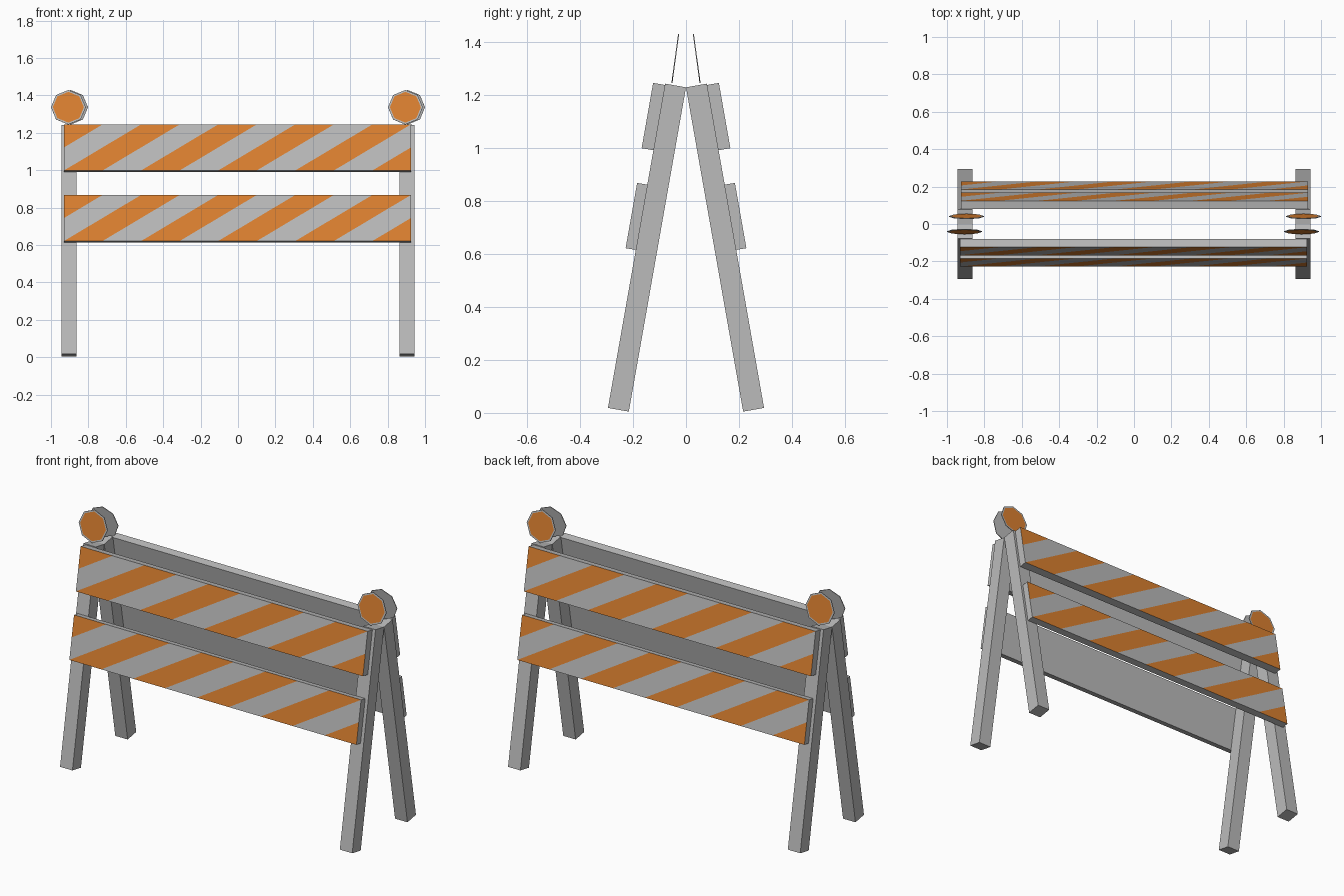
import bpy, bmesh
from math import radians, pi
from mathutils import Matrix, Vector

if "Cube" in bpy.data.objects:
    bpy.data.objects.remove(bpy.data.objects["Cube"])

TILT = Matrix.Rotation(radians(-10), 4, 'X')
HINGE = Matrix.Translation((0, 0, 1.228))

orange = bpy.data.materials.new("orange")
orange.diffuse_color = (0.72, 0.22, 0.03, 1)
orange.use_nodes = True
orange.node_tree.nodes["Principled BSDF"].inputs["Base Color"].default_value = orange.diffuse_color
grey = bpy.data.materials.new("grey")
grey.diffuse_color = (0.5, 0.5, 0.5, 1)
grey.use_nodes = True
grey.node_tree.nodes["Principled BSDF"].inputs["Base Color"].default_value = grey.diffuse_color


def finish(name, bm, matrix):
    bmesh.ops.transform(bm, matrix=matrix, verts=bm.verts)
    mesh = bpy.data.meshes.new(name)
    bm.to_mesh(mesh)
    bm.free()
    mesh.materials.append(grey)
    mesh.materials.append(orange)
    bpy.context.collection.objects.link(bpy.data.objects.new(name, mesh))


def box(x, y, z):
    """Box from (min, max) pairs."""
    bm = bmesh.new()
    bmesh.ops.create_cube(bm, size=1)
    for v in bm.verts:
        v.co = [lo if c < 0 else hi for c, (lo, hi) in zip(v.co, (x, y, z))]
    return bm


def striped_board(half, y, z):
    """Board whose outer (-y) face is cut into slanted stripes."""
    bm = box((-half, half), y, z)
    w, h = 2 * half / 9, z[1] - z[0]
    normal = Vector((h, 0, -2 * w))
    for k in range(-1, 9):
        outer = [f for f in bm.faces if f.normal.y < -0.9 or f.calc_center_median().y < y[0] + 1e-5]
        geom = set(outer)
        for f in outer:
            geom.update(f.edges)
            geom.update(f.verts)
        bmesh.ops.bisect_plane(bm, geom=list(geom), dist=1e-6,
                               plane_co=(-half + k * w, y[0], z[0]), plane_no=normal)
        bm.normal_update()
    for f in bm.faces:
        c = f.calc_center_median()
        if c.y < y[0] + 1e-5:
            # position measured along the bottom edge, in stripe widths
            s = (c.x + half) / w - 2 * (c.z - z[0]) / h
            f.material_index = 1 if int(s // 1) % 2 == 0 else 0
    return bm


def lamp():
    """Thin octagonal plate with an orange inset on its outer face."""
    r, t = 0.093, 0.004
    bm = bmesh.new()
    bmesh.ops.create_cone(bm, cap_ends=True, segments=8, radius1=r, radius2=r, depth=t)
    bmesh.ops.rotate(bm, verts=bm.verts, matrix=Matrix.Rotation(radians(90), 3, 'X'))
    bm.normal_update()
    face = min(bm.faces, key=lambda f: f.calc_center_median().y)
    bmesh.ops.inset_region(bm, faces=[face], thickness=0.010)
    face.material_index = 1
    return bm


# Both leaning frames are the same, turned half round
for side, turn in (("front", 0), ("back", pi)):
    spin = Matrix.Rotation(turn, 4, 'Z')
    frame = spin @ HINGE @ TILT

    # Legs and lamps at both ends
    for end, sx in (("left", -1), ("right", 1)):
        x = sorted((sx * 0.864, sx * 0.944))
        finish(f"{side}_{end}_leg", box(x, (-0.08, 0), (-1.242, 0)), frame)
        place = Matrix.Translation((sx * 0.901 - 0.006, -0.0405, 1.3365))
        finish(f"{side}_{end}_lamp", lamp(),
               spin @ place @ Matrix.Rotation(radians(-7.8), 4, 'X'))

    # Striped boards
    shift = Matrix.Translation((-0.003, 0, 0))
    finish(f"{side}_upper_board",
           striped_board(0.9275, (-0.125, -0.08), (-0.255, -0.005)), frame @ shift)
    finish(f"{side}_lower_board",
           striped_board(0.9275, (-0.119, -0.08), (-0.637, -0.387)), frame @ shift)
